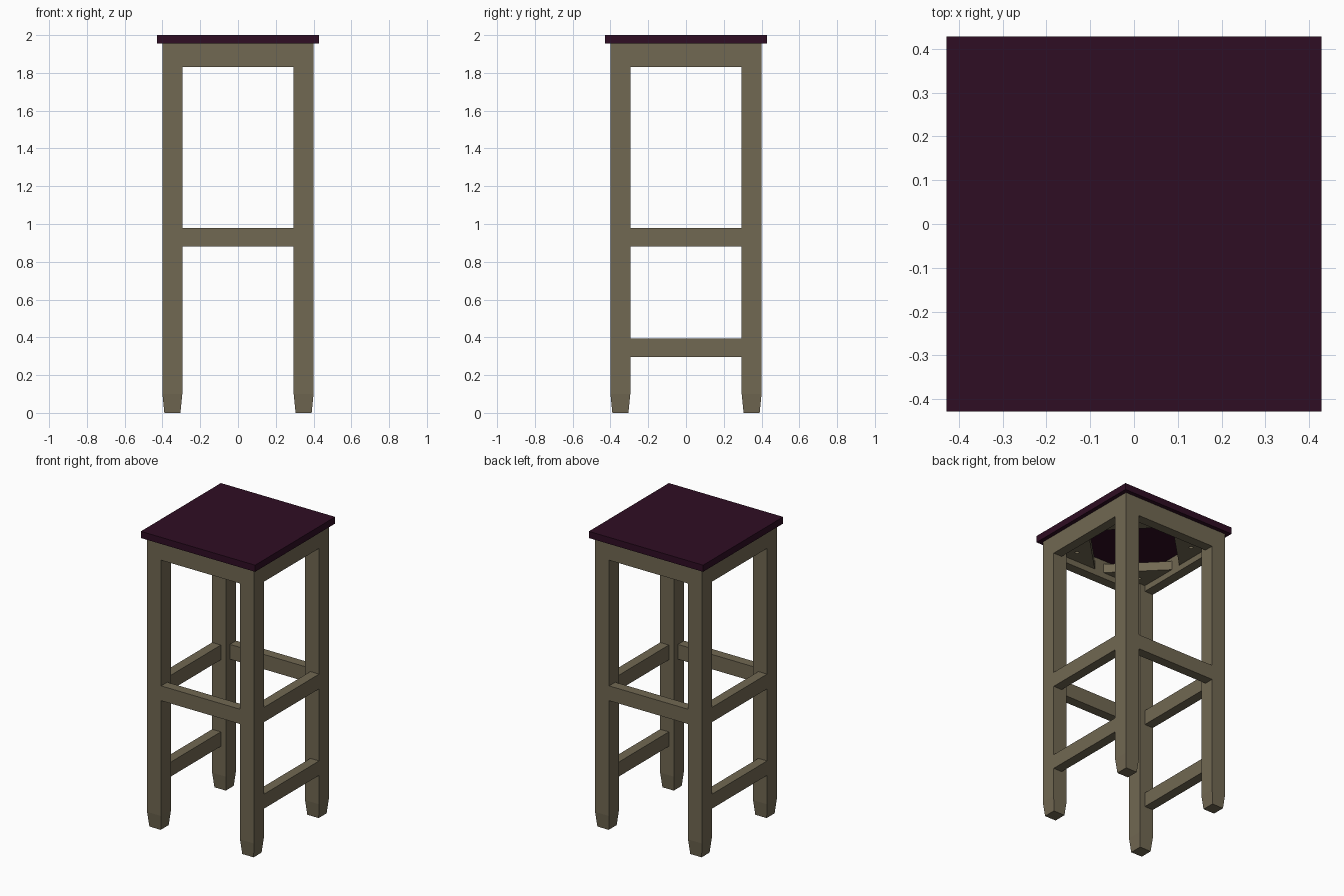
import bpy, bmesh, math
from mathutils import Matrix

if "Cube" in bpy.data.objects:
    bpy.data.objects.remove(bpy.data.objects["Cube"])

OUT, LEG = 0.40, 0.105          # outer half width, leg thickness
INN = OUT - LEG                 # inner face of the legs
RAIL = 0.065                    # rail thickness
SIDES = {"front": 0, "right": 90, "back": 180, "left": 270}


def material(name, rgb):
    m = bpy.data.materials.new(name)
    m.diffuse_color = (*rgb, 1)
    m.use_nodes = True
    m.node_tree.nodes["Principled BSDF"].inputs["Base Color"].default_value = m.diffuse_color
    return m


WOOD = material("grey brown wood", (0.165, 0.138, 0.085))
PLUM = material("dark plum", (0.028, 0.004, 0.017))


def finish(bm, name, mat, angle=0):
    """Turn a bmesh into an object, rotated about the vertical axis."""
    bm.transform(Matrix.Rotation(math.radians(angle), 4, 'Z'))
    bmesh.ops.recalc_face_normals(bm, faces=bm.faces)
    me = bpy.data.meshes.new(name)
    bm.to_mesh(me)
    bm.free()
    ob = bpy.data.objects.new(name, me)
    bpy.context.collection.objects.link(ob)
    if mat:
        me.materials.append(mat)
    return ob


def box(name, lo, hi, mat, angle=0):
    bm = bmesh.new()
    bmesh.ops.create_cube(bm, size=1)
    for v in bm.verts:
        v.co = [(a + b) / 2 + c * (b - a) for a, b, c in zip(lo, hi, v.co)]
    return finish(bm, name, mat, angle)


def leg(name, angle):
    # Square post whose last 0.1 tapers to a narrower foot
    bm = bmesh.new()
    c = (OUT + INN) / 2
    rings = []
    for z, h in ((0, LEG / 2 - 0.01), (0.1, LEG / 2), (1.955, LEG / 2)):
        rings.append([bm.verts.new((c + sx * h, -c + sy * h, z))
                      for sx, sy in ((-1, -1), (1, -1), (1, 1), (-1, 1))])
    bm.faces.new(rings[0])
    bm.faces.new(rings[-1])
    for a, b in zip(rings, rings[1:]):
        for i in range(4):
            j = (i + 1) % 4
            bm.faces.new((a[i], a[j], b[j], b[i]))
    finish(bm, name, WOOD, angle)


def corner_brace(name, angle):
    # Triangular block behind each leg, under the seat, with a screw hole
    w, s = OUT - RAIL, 0.37
    outline = [(w, s - w), (w, INN), (INN, INN), (INN, w), (s - w, w)]
    bm = bmesh.new()
    f = bm.faces.new([bm.verts.new((x, -y, 1.87)) for x, y in outline])
    up = bmesh.ops.extrude_face_region(bm, geom=[f])["geom"]
    bmesh.ops.translate(bm, vec=(0, 0, 0.06),
                        verts=[v for v in up if isinstance(v, bmesh.types.BMVert)])
    brace = finish(bm, name, WOOD, angle)

    cut = bmesh.new()
    bmesh.ops.create_cone(cut, cap_ends=True, segments=12, radius1=0.013,
                          radius2=0.013, depth=0.06,
                          matrix=Matrix.Translation((0.25, -0.25, 1.87)))
    cutter = finish(cut, name + "_hole_cutter", None, angle)
    cutter.hide_render = True
    cutter.hide_viewport = True
    mod = brace.modifiers.new("screw hole", 'BOOLEAN')
    mod.operation = 'DIFFERENCE'
    mod.solver = 'EXACT'
    mod.object = cutter


# Seat board
box("seat", (-0.4275, -0.4275, 1.955), (0.4275, 0.4275, 2.0), PLUM)

# Legs and braces, one per corner
for corner, ang in (("front_right", 0), ("back_right", 90),
                    ("back_left", 180), ("front_left", 270)):
    leg(corner + "_leg", ang)
    corner_brace(corner + "_brace", ang)

# Aprons and stretchers, flush with the outer leg faces
for side, ang in SIDES.items():
    def rail(part, z0, z1):
        box(f"{side}_{part}", (-INN, -OUT, z0), (INN, -OUT + RAIL, z1), WOOD, ang)
    rail("apron", 1.83, 1.955)
    rail("stretcher", 0.88, 0.98)
    if side in ("right", "left"):
        rail("lower_stretcher", 0.295, 0.393)
